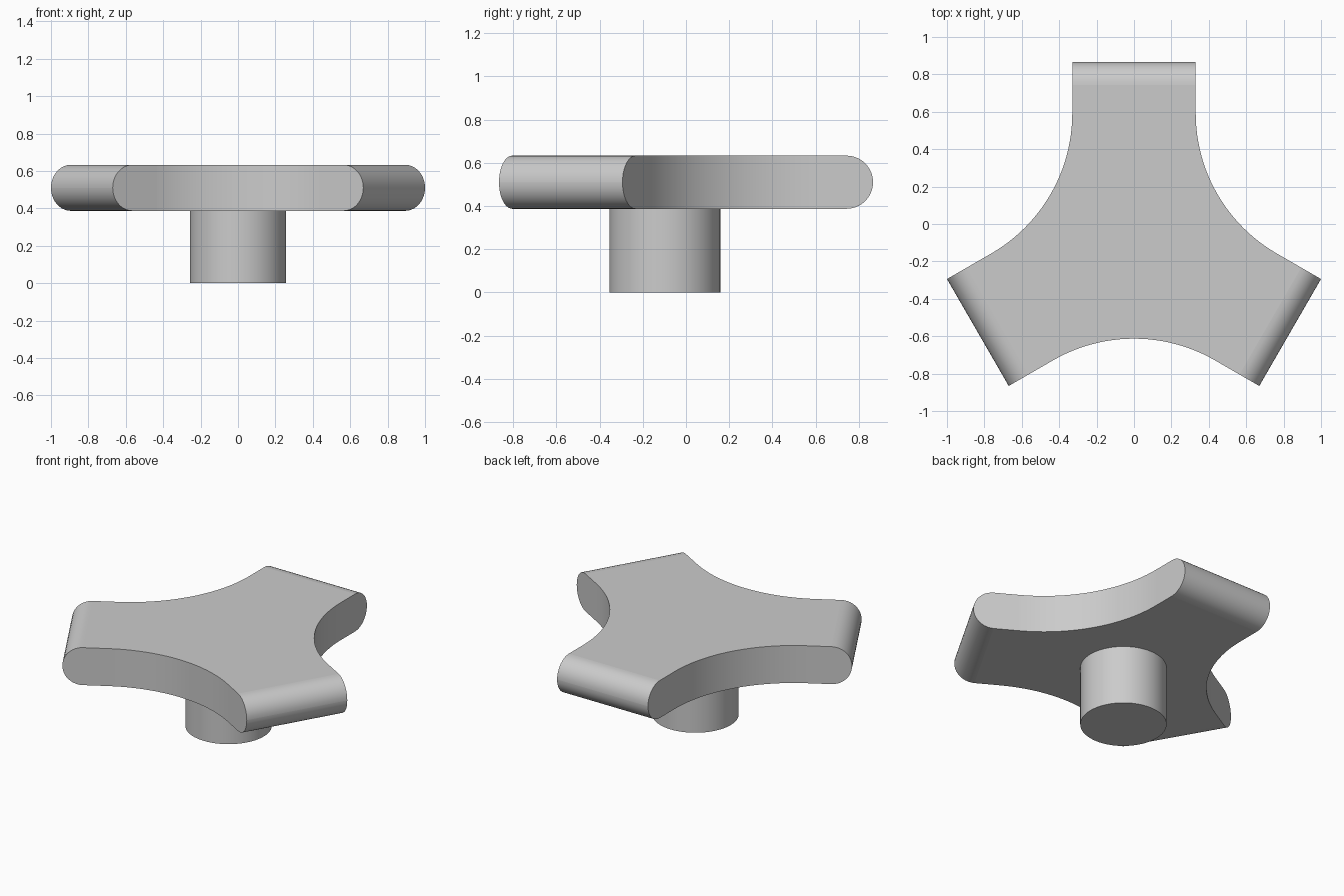
import bpy, bmesh
from math import sin, cos, pi, radians, sqrt
from mathutils import Matrix, Vector

cube = bpy.data.objects.get("Cube")
if cube:
    bpy.data.objects.remove(cube, do_unlink=True)

# Main dimensions
CENTRE_Y = -0.098
REACH = 0.964        # axis to arm tip
HALF_WIDTH = 0.33    # half the arm width
WAIST = 0.515        # axis to the middle of each hollow
Z_LOW, Z_HIGH = 0.387, 0.633
STEM_RADIUS = 0.257
ARC_STEPS = 24

grey = bpy.data.materials.new("plain grey")
grey.use_nodes = True
colour = (0.6, 0.6, 0.6, 1)
grey.diffuse_color = colour
grey.node_tree.nodes["Principled BSDF"].inputs["Base Color"].default_value = colour


def finish(bm, name):
    """Smooth the curved quads, keep the flat many-sided faces flat."""
    bmesh.ops.recalc_face_normals(bm, faces=bm.faces)
    for f in bm.faces:
        f.smooth = len(f.verts) == 4
    mesh = bpy.data.meshes.new(name)
    bm.to_mesh(mesh)
    bm.free()
    mesh.materials.append(grey)
    obj = bpy.data.objects.new(name, mesh)
    obj.location.y = CENTRE_Y
    bpy.context.collection.objects.link(obj)
    return obj


# Head outline: one arm tip and one tangent hollow, repeated three times
k = 2 / sqrt(3)
radius = (WAIST - HALF_WIDTH * k) / (k - 1)
hollow = Vector((HALF_WIDTH + radius, (HALF_WIDTH + radius) / sqrt(3), 0))
sector = [Vector((-HALF_WIDTH, REACH, 0)), Vector((HALF_WIDTH, REACH, 0))]
for i in range(ARC_STEPS + 1):
    a = pi + radians(60) * i / ARC_STEPS
    sector.append(hollow + radius * Vector((cos(a), sin(a), 0)))
outline = []
for n in range(3):
    turn = Matrix.Rotation(-n * radians(120), 3, "Z")
    outline += [turn @ p for p in sector]

# Head: extruded outline with fully rounded arm tips
bm = bmesh.new()
base = bm.faces.new([bm.verts.new((p.x, p.y, Z_LOW)) for p in outline])
result = bmesh.ops.extrude_face_region(bm, geom=[base], use_keep_orig=True)
top = [v for v in result["geom"] if isinstance(v, bmesh.types.BMVert)]
bmesh.ops.translate(bm, verts=top, vec=(0, 0, Z_HIGH - Z_LOW))
bmesh.ops.recalc_face_normals(bm, faces=bm.faces)
tips = [e for e in bm.edges
        if abs(e.verts[0].co.z - e.verts[1].co.z) < 0.001
        and abs(e.calc_length() - 2 * HALF_WIDTH) < 0.001]
bmesh.ops.bevel(bm, geom=tips, offset=(Z_HIGH - Z_LOW) / 2 - 0.0005,
                offset_type="OFFSET", segments=10, profile=0.5,
                affect="EDGES", clamp_overlap=False)
finish(bm, "knob_head")

# Stem: round post under the head
bm = bmesh.new()
bmesh.ops.create_cone(bm, cap_ends=True, segments=64, radius1=STEM_RADIUS,
                      radius2=STEM_RADIUS, depth=Z_LOW,
                      matrix=Matrix.Translation((0, 0, Z_LOW / 2)))
finish(bm, "stem")
